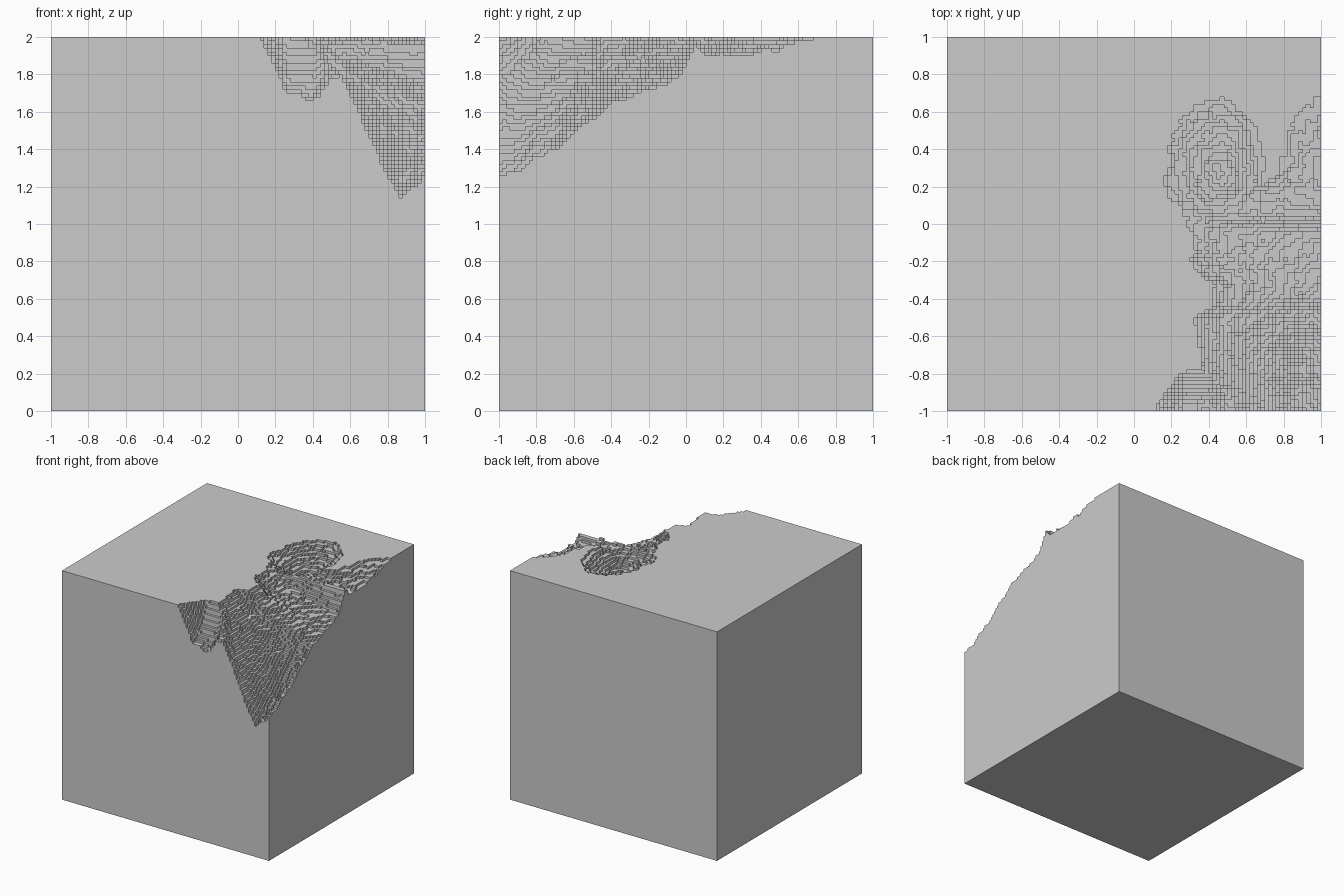
import bpy, bmesh, math
from mathutils import Vector, noise

if "Cube" in bpy.data.objects:
    bpy.data.objects.remove(bpy.data.objects["Cube"])

N = 100            # cells per side
S = 2 / N          # cell size


def lerp(table, t):
    """Piecewise linear lookup."""
    if t <= table[0][0]:
        return table[0][1]
    for (a, va), (b, vb) in zip(table, table[1:]):
        if t <= b:
            return va + (vb - va) * (t - a) / (b - a)
    return table[-1][1]


# break line on the right face: y -> z
RIGHT = [(-1, 1.26), (-.9, 1.29), (-.8, 1.37), (-.7, 1.41), (-.6, 1.5), (-.4, 1.65),
         (-.2, 1.72), (-.05, 1.77), (0, 1.85), (.05, 1.95), (.15, 1.9), (.3, 1.9),
         (.5, 1.94), (.6, 1.98), (.7, 2.0), (.75, 2.1), (1, 2.2)]
# break line on the top face: y -> x
TOP = [(-1, .46), (-.8, .36), (-.6, .34), (-.5, .31), (-.44, .42), (-.32, .43),
       (-.26, .34), (-.2, .3), (-.1, .32), (0, .27), (.1, .3), (.16, .42), (.22, .7),
       (.26, .76), (.4, .79), (.6, .85), (.7, .97), (1, 1.2)]
# small front chip: x -> z on the front face
FRONT = [(0, 2.25), (.11, 2), (.2, 1.85), (.26, 1.69), (.42, 1.68), (.5, 1.77), (.57, 1.8), (.75, 2.2)]


def main_break(x, y):
    t = min(1, (y + 1) / .7)
    xl, xv = lerp(TOP, y), .86 + .14 * t
    right = lerp(RIGHT, y)
    zv = right - .13 * (1 - t)
    if x > xv:
        return zv + (right - zv) * (x - xv) / max(1 - xv, .02)
    u = (x - xl) / max(xv - xl, .05)
    if u < 0:
        return 2 - 2 * u
    p = 1 - .35 * min(1, (y + 1) / .8)
    return 2 - (2 - zv) * u ** p


def front_chip(x, y):
    return lerp(FRONT, x) + .31 * ((y + 1) / .22) ** 1.5


def back_pit(x, y):
    dx, dy = x - .46, y - .27
    d = math.hypot(dx / (.3 if dx < 0 else .24), dy / (.42 if dy > 0 else .3))
    return 1.79 + .21 * d


def height(x, y):
    z = min(main_break(x, y), front_chip(x, y), back_pit(x, y))
    z += .022 * noise.noise(Vector((x * 9, y * 9, 3))) + .018 * noise.noise(Vector((x * 24, y * 24, 7)))
    return min(N, round(z / S))


# column heights in whole cells
H = [[height(-1 + (i + .5) * S, -1 + (j + .5) * S) for j in range(N)] for i in range(N)]

bm = bmesh.new()
cache = {}


def quad(*pts):
    vs = []
    for p in pts:
        if p not in cache:
            cache[p] = bm.verts.new((p[0] * S - 1, p[1] * S - 1, p[2] * S))
        vs.append(cache[p])
    bm.faces.new(vs)


def level(i, j):
    return H[i][j] if 0 <= i < N and 0 <= j < N else 0


# stepped surface: top, bottom and exposed sides of every column
for i in range(N):
    for j in range(N):
        h, a, b = H[i][j], i + 1, j + 1
        quad((i, j, h), (a, j, h), (a, b, h), (i, b, h))
        quad((i, b, 0), (a, b, 0), (a, j, 0), (i, j, 0))
        sides = [(i, j - 1, (i, j), (a, j)), (a, j, (a, j), (a, b)),
                 (i, b, (a, b), (i, b)), (i - 1, j, (i, b), (i, j))]
        for ni, nj, p, q in sides:
            for k in range(level(ni, nj), h):
                quad((*p, k), (*q, k), (*q, k + 1), (*p, k + 1))

# merge coplanar cells into clean flat faces
bmesh.ops.dissolve_limit(bm, angle_limit=.01, verts=bm.verts[:], edges=bm.edges[:])
mesh = bpy.data.meshes.new("broken_block")
bm.to_mesh(mesh)
bm.free()
block = bpy.data.objects.new("broken_block", mesh)
bpy.context.collection.objects.link(block)
